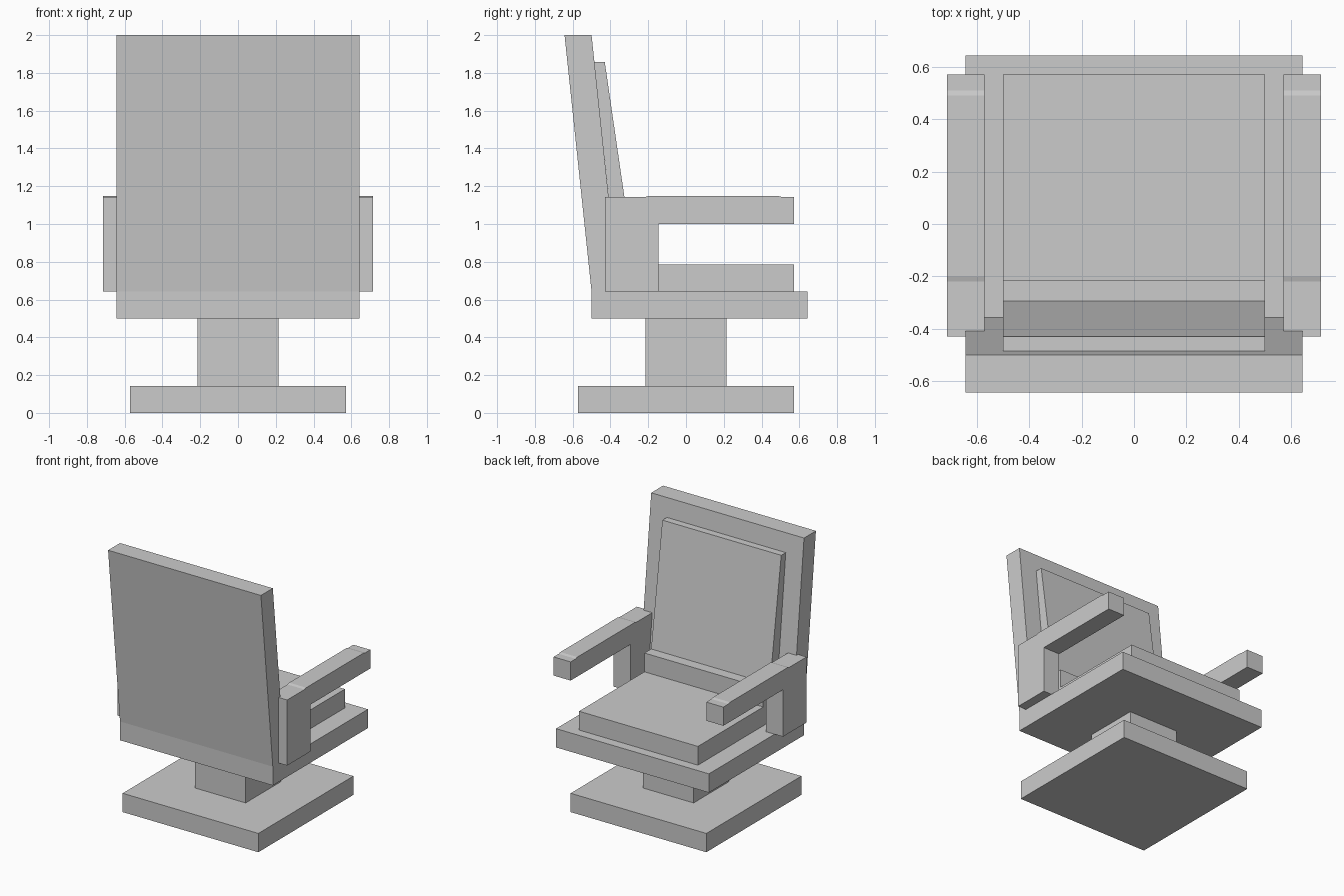
import bpy, bmesh

if "Cube" in bpy.data.objects:
    bpy.data.objects.remove(bpy.data.objects["Cube"])


def prism(name, profile, x0, x1):
    """Extrude a (y, z) side profile from x0 to x1."""
    bm = bmesh.new()
    face = bm.faces.new([bm.verts.new((x0, y, z)) for y, z in profile])
    ext = bmesh.ops.extrude_face_region(bm, geom=[face])
    verts = [g for g in ext["geom"] if isinstance(g, bmesh.types.BMVert)]
    bmesh.ops.translate(bm, verts=verts, vec=(x1 - x0, 0, 0))
    bmesh.ops.recalc_face_normals(bm, faces=bm.faces)
    mesh = bpy.data.meshes.new(name)
    bm.to_mesh(mesh)
    bm.free()
    obj = bpy.data.objects.new(name, mesh)
    bpy.context.collection.objects.link(obj)
    return obj


def box(name, half_x, y0, y1, z0, z1):
    return prism(name, [(y0, z0), (y1, z0), (y1, z1), (y0, z1)], -half_x, half_x)


# Pedestal and seat
box("base", 0.571, -0.571, 0.571, 0, 0.143)
box("post", 0.214, -0.214, 0.214, 0.143, 0.5)
box("seat", 0.643, -0.5, 0.643, 0.5, 0.643)
box("seat_cushion", 0.5, -0.357, 0.571, 0.643, 0.786)

# Leaning backrest with tapered cushion and lower roll
prism("backrest", [(-0.5, 0.643), (-0.357, 0.643), (-0.5, 2), (-0.643, 2)],
      -0.643, 0.643)
prism("back_cushion", [(-0.387, 0.929), (-0.295, 0.929), (-0.43, 1.857), (-0.485, 1.857)],
      -0.5, 0.5)
prism("lumbar_cushion", [(-0.372, 0.786), (-0.214, 0.786), (-0.214, 0.929), (-0.387, 0.929)],
      -0.5, 0.5)

# L-shaped armrests with a slightly raised top
arm = [(-0.429, 0.643), (-0.146, 0.643), (-0.146, 1.0), (0.571, 1.0), (0.571, 1.142),
       (0.51, 1.142), (0.49, 1.148), (-0.2, 1.148), (-0.22, 1.142), (-0.429, 1.142)]
for side, s in (("left", -1), ("right", 1)):
    prism(side + "_armrest", arm, s * 0.571, s * 0.714)
